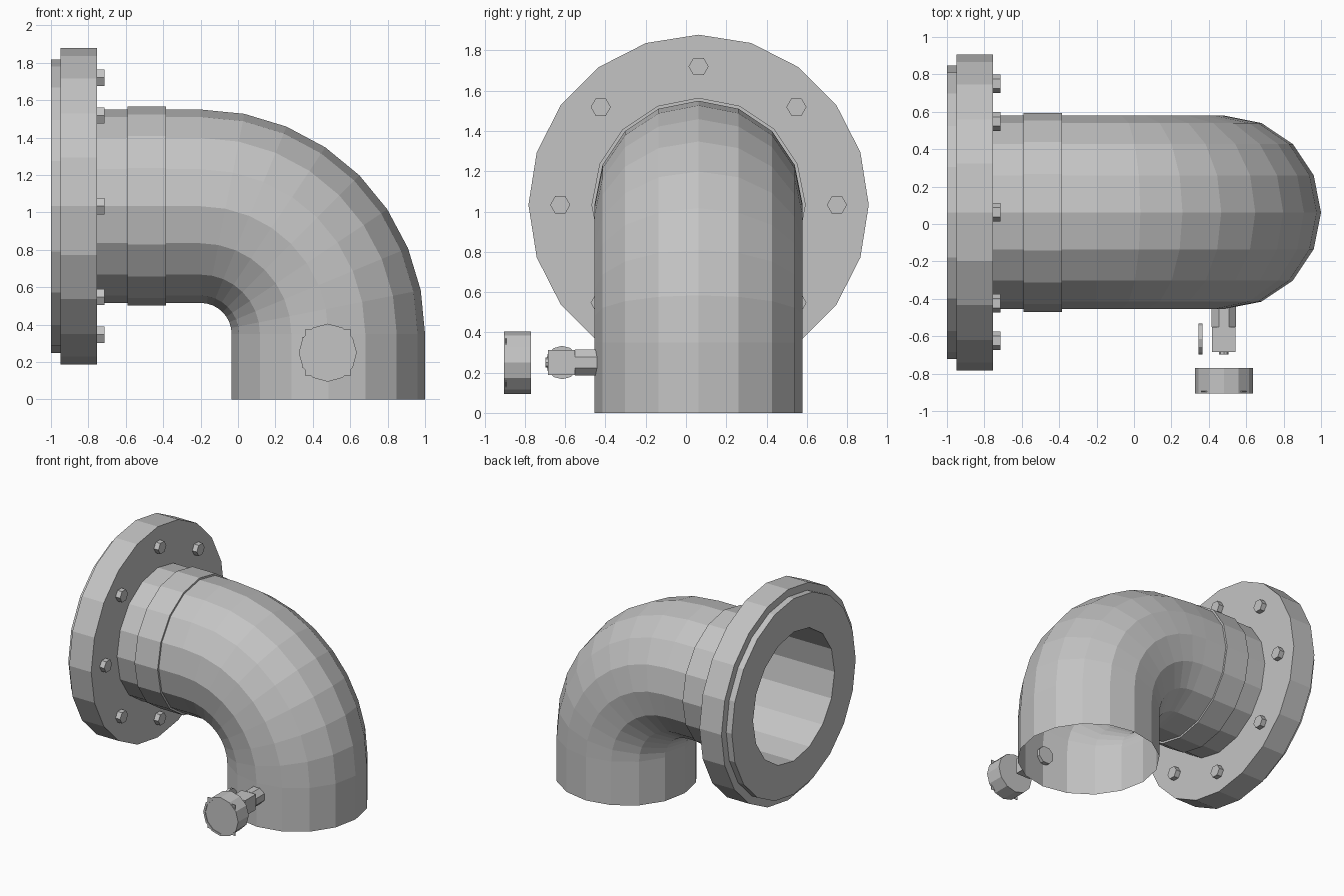
import bpy, bmesh
from math import sin, cos, pi, radians
from mathutils import Vector

cube = bpy.data.objects.get("Cube")
if cube:
    bpy.data.objects.remove(cube, do_unlink=True)

GREY = (0.55, 0.55, 0.55, 1)
mat = bpy.data.materials.new("cast_grey")
mat.use_nodes = True
mat.diffuse_color = GREY
mat.node_tree.nodes["Principled BSDF"].inputs["Base Color"].default_value = GREY

X, Y, Z = Vector((1, 0, 0)), Vector((0, 1, 0)), Vector((0, 0, 1))
CY, CZ, R = 0.0625, 1.033, 0.517       # pipe axis and radius
PIVOT, BEND = -0.2, 0.683              # elbow pivot x and bend radius


def finish(bm, name):
    bmesh.ops.recalc_face_normals(bm, faces=bm.faces)
    me = bpy.data.meshes.new(name)
    bm.to_mesh(me)
    bm.free()
    me.materials.append(mat)
    ob = bpy.data.objects.new(name, me)
    bpy.context.collection.objects.link(ob)
    return ob


def ring(bm, centre, u, v, r, n, turn=0.0):
    return [bm.verts.new(centre + r * (cos(turn + 2 * pi * i / n) * u + sin(turn + 2 * pi * i / n) * v))
            for i in range(n)]


def skin(bm, a, b):
    n = len(a)
    for i in range(n):
        bm.faces.new((a[i], a[(i + 1) % n], b[(i + 1) % n], b[i]))


def prism(name, start, end, r, n, u, v, turn=0.0):
    bm = bmesh.new()
    a, b = ring(bm, start, u, v, r, n, turn), ring(bm, end, u, v, r, n, turn)
    skin(bm, a, b)
    bm.faces.new(a)
    bm.faces.new(b)
    return finish(bm, name)


def annulus(name, x0, x1, r, n):
    """Disc along x with a hole that fits the sixteen-sided pipe."""
    bm = bmesh.new()
    outer = []
    for x in (x0, x1):
        c = Vector((x, CY, CZ))
        loops = [ring(bm, c, Y, Z, r, n), ring(bm, c, Y, Z, R, 16)]
        edges = [bm.edges.new((l[i - 1], l[i])) for l in loops for i in range(len(l))]
        bmesh.ops.triangle_fill(bm, use_beauty=True, use_dissolve=False, edges=edges, normal=X)
        outer.append(loops[0])
    skin(bm, *outer)
    return finish(bm, name)


# Open thin-walled pipe: straight run, quarter elbow, short drop
stations = [(Vector((x, CY, CZ)), 0) for x in (-1, -0.59, -0.385)]
for i in range(9):
    t = radians(90 * i / 8)
    stations.append((Vector((PIVOT + BEND * sin(t), CY, CZ - BEND + BEND * cos(t))), t))
stations.append((Vector((PIVOT + BEND, CY, 0)), pi / 2))
bm = bmesh.new()
rings = [ring(bm, c, Y, Vector((sin(t), 0, cos(t))), R, 16) for c, t in stations]
for a, b in zip(rings, rings[1:]):
    skin(bm, a, b)
finish(bm, "elbow_pipe")

# Flange, raised sealing face and weld collar
annulus("flange", -0.95, -0.755, 0.845, 20)
annulus("sealing_face", -1.0, -0.95, 0.785, 20)
annulus("weld_collar", -0.59, -0.385, 0.532, 16)

# Bolt heads around the flange
for i in range(8):
    t = pi * i / 4
    p = Vector((-0.756, CY + 0.687 * cos(t), CZ + 0.687 * sin(t)))
    prism("bolt_head", p, p + 0.041 * X, 0.05, 6, Y, Z)

# Small drain valve on the front of the drop
VX, VZ = 0.48, 0.25


def at(y, x=VX):
    return Vector((x, y, VZ))


prism("valve_stub", at(-0.55), at(-0.42), 0.07, 8, X, Z, pi / 8)
prism("valve_body", at(-0.685), at(-0.55), 0.088, 4, X, Z, pi / 4)
prism("valve_nub", at(-0.697), at(-0.685), 0.025, 8, X, Z)
prism("valve_side_disc", at(-0.615, 0.345), at(-0.615, 0.367), 0.083, 12, Y, Z)

# Valve cap with a slightly recessed front and square backing plate
bm = bmesh.new()
back = ring(bm, at(-0.77), X, Z, 0.155, 12)
front = ring(bm, at(-0.905), X, Z, 0.155, 12)
lip = ring(bm, at(-0.905), X, Z, 0.138, 12)
floor = ring(bm, at(-0.9), X, Z, 0.138, 12)
for a, b in ((back, front), (front, lip), (lip, floor)):
    skin(bm, a, b)
bm.faces.new(back)
bm.faces.new(floor)
finish(bm, "valve_cap")
prism("cap_plate", at(-0.897), at(-0.892), 0.174, 4, X, Z, pi / 4)
